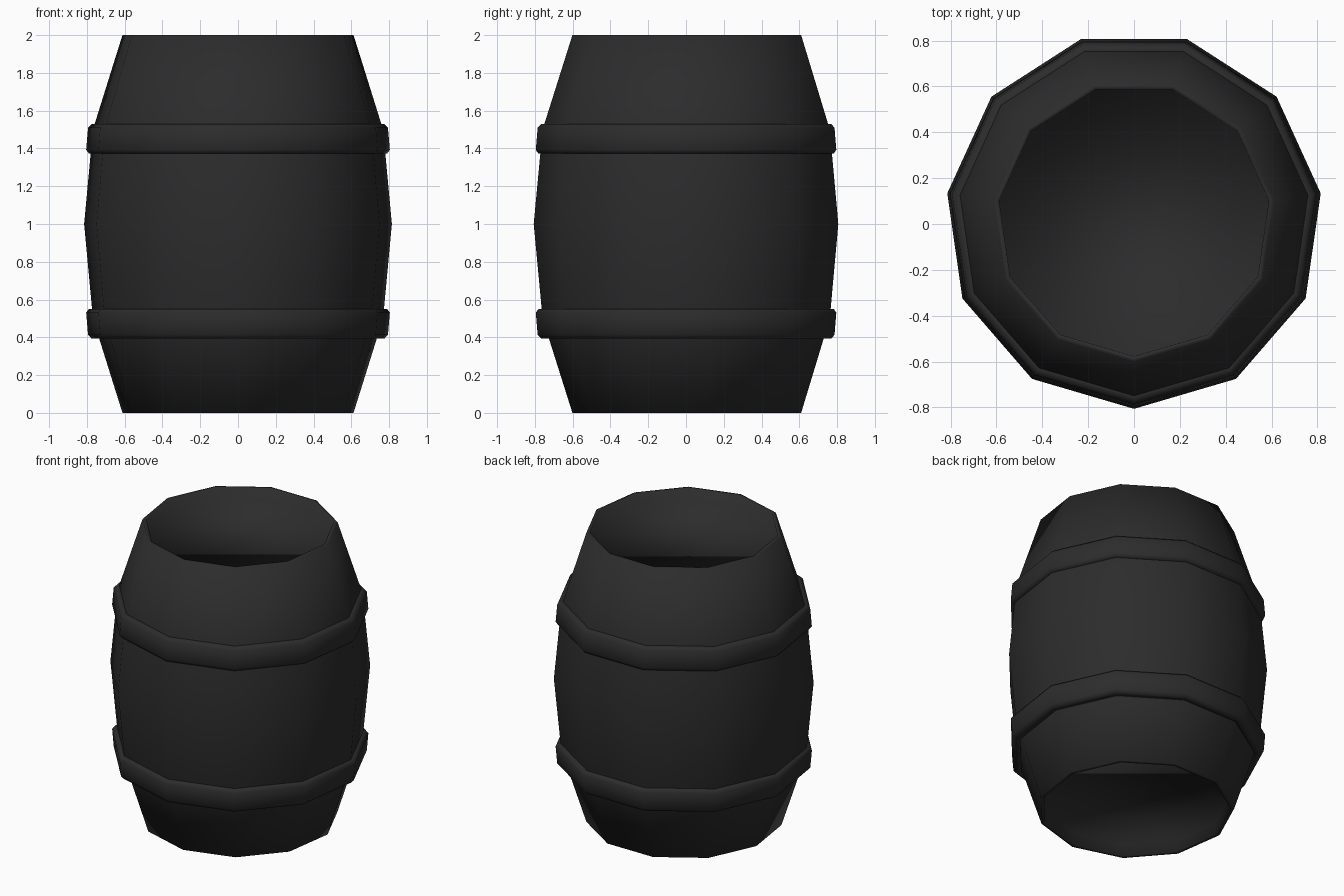
import bpy, bmesh, math

if "Cube" in bpy.data.objects:
    bpy.data.objects.remove(bpy.data.objects["Cube"])

SIDES = 11
Y_SHIFT = 0.0167   # centres the odd-sided outline on y = 0

dark = bpy.data.materials.new("dark_grey")
dark.diffuse_color = (0.025, 0.025, 0.025, 1)
dark.use_nodes = True
dark.node_tree.nodes["Principled BSDF"].inputs["Base Color"].default_value = dark.diffuse_color


def lathe(name, profile, closed):
    """Spin an (r, z) profile around z; cap both ends if it is not closed."""
    bm = bmesh.new()
    rings = []
    for r, z in profile:
        ring = []
        for k in range(SIDES):
            a = -math.pi / 2 + 2 * math.pi * k / SIDES
            ring.append(bm.verts.new((r * math.cos(a), r * math.sin(a) + Y_SHIFT, z)))
        rings.append(ring)
    pairs = list(zip(rings, rings[1:]))
    if closed:
        pairs.append((rings[-1], rings[0]))
    for low, high in pairs:
        for k in range(SIDES):
            n = (k + 1) % SIDES
            bm.faces.new((low[k], low[n], high[n], high[k]))
    if not closed:
        bm.faces.new(rings[0])
        bm.faces.new(rings[-1])
    bmesh.ops.recalc_face_normals(bm, faces=bm.faces)
    for f in bm.faces:
        f.smooth = True
    mesh = bpy.data.meshes.new(name)
    bm.to_mesh(mesh)
    bm.free()
    mesh.materials.append(dark)
    obj = bpy.data.objects.new(name, mesh)
    bpy.context.collection.objects.link(obj)
    return obj


# Bulging body with thin rims and shallow recessed lids at both ends
half = [(0.59, 0.08), (0.594, 0.0), (0.618, 0.0), (0.776, 0.5)]
body = half + [(0.823, 1.0)] + [(r, 2 - z) for r, z in reversed(half)]
lathe("barrel_body", body, closed=False)

# Two bevelled hoops, the lower one a mirror image of the upper
hoop = [(0.75, 1.372), (0.797, 1.372), (0.812, 1.392),
        (0.802, 1.51), (0.783, 1.53), (0.75, 1.53)]
lathe("upper_hoop", hoop, closed=True)
lathe("lower_hoop", [(r, 1.923 - z) for r, z in hoop], closed=True)
